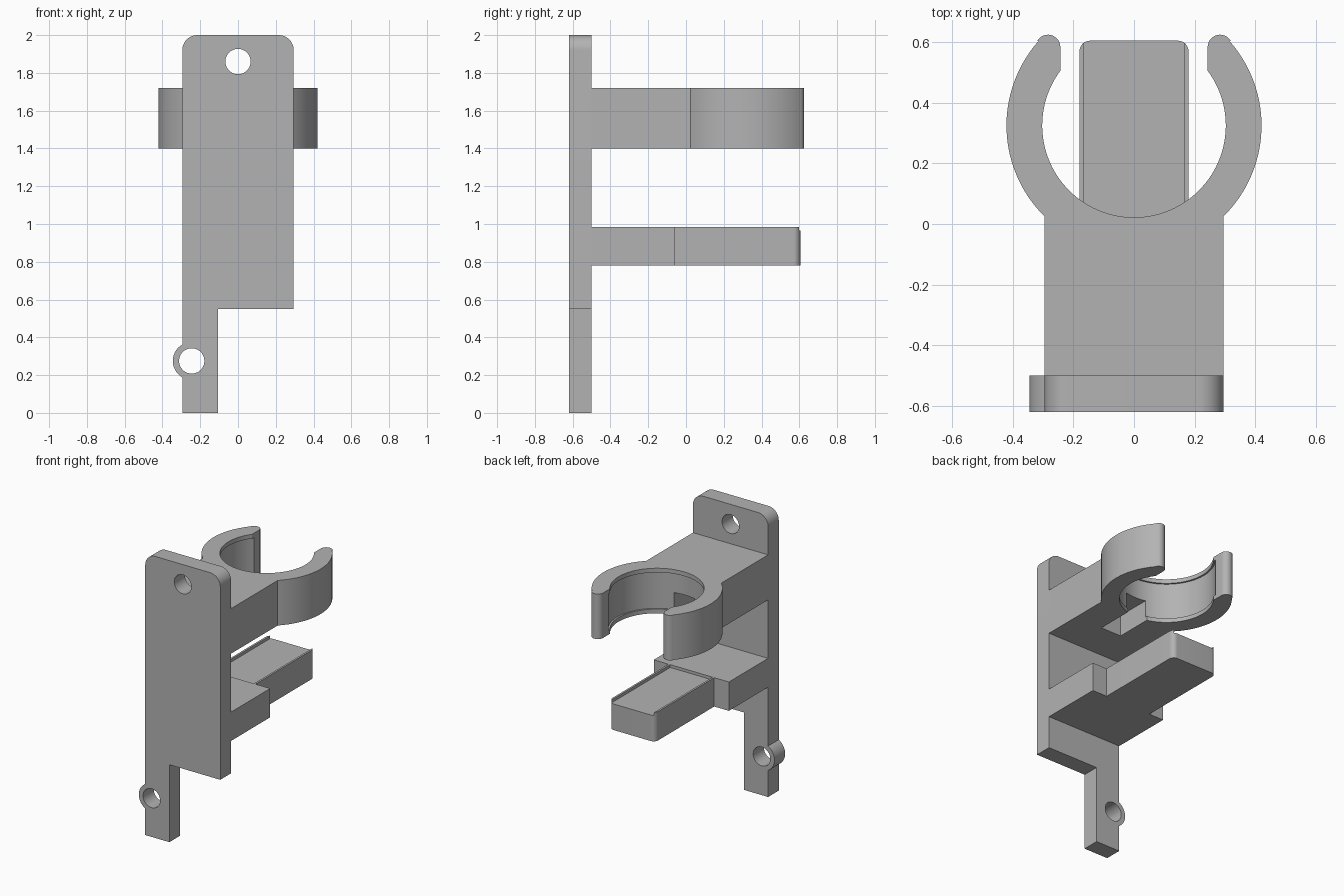
import bpy, bmesh
from math import sin, cos, asin, acos, pi, sqrt, degrees, radians
from mathutils import Vector

if "Cube" in bpy.data.objects:
    bpy.data.objects.remove(bpy.data.objects["Cube"])

grey = bpy.data.materials.new("plain_grey")
grey.use_nodes = True
grey.diffuse_color = (0.45, 0.45, 0.45, 1)
grey.node_tree.nodes["Principled BSDF"].inputs["Base Color"].default_value = grey.diffuse_color


def arc(cx, cy, r, a0, a1, n=12):
    """Points on an arc, angles in degrees."""
    return [(cx + r * cos(radians(a0 + (a1 - a0) * i / n)),
             cy + r * sin(radians(a0 + (a1 - a0) * i / n))) for i in range(n + 1)]


def prism(name, outline, lo, hi, along="z"):
    """Extrude an outline along z (outline in x, y) or y (outline in x, z)."""
    place = (lambda p: (p[0], p[1], lo)) if along == "z" else (lambda p: (p[0], lo, p[1]))
    step = Vector((0, 0, hi - lo)) if along == "z" else Vector((0, hi - lo, 0))
    bm = bmesh.new()
    face = bm.faces.new([bm.verts.new(place(p)) for p in outline])
    out = bmesh.ops.extrude_face_region(bm, geom=[face])["geom"]
    bmesh.ops.translate(bm, vec=step, verts=[v for v in out if isinstance(v, bmesh.types.BMVert)])
    bmesh.ops.recalc_face_normals(bm, faces=bm.faces)
    mesh = bpy.data.meshes.new(name)
    bm.to_mesh(mesh)
    bm.free()
    mesh.materials.append(grey)
    obj = bpy.data.objects.new(name, mesh)
    bpy.context.collection.objects.link(obj)
    return obj


def rect(x0, x1, y0, y1):
    return [(x0, y0), (x1, y0), (x1, y1), (x0, y1)]


def circle(x, y, r):
    return arc(x, y, r, 0, 360, 64)[:-1]


def select(obj):
    bpy.ops.object.select_all(action="DESELECT")
    obj.select_set(True)
    bpy.context.view_layer.objects.active = obj


def finish(obj, cutters=()):
    """Cut the openings, then smooth the curved walls."""
    select(obj)
    for cutter in cutters:
        mod = obj.modifiers.new("cut", "BOOLEAN")
        mod.operation, mod.solver, mod.object = "DIFFERENCE", "EXACT", cutter
        bpy.ops.object.modifier_apply(modifier=mod.name)
        bpy.data.objects.remove(cutter)
    select(obj)
    bpy.ops.object.shade_smooth_by_angle(angle=radians(30))


W = 0.295               # half width of the body
BACK, FRONT = -0.5, -0.62

# Mounting plate with leg, side lug and two screw holes
lug_x, lug_z, lug_r = -0.245, 0.275, 0.1
swing = degrees(acos((lug_x + W) / lug_r))
outline = [(-W, 0), (-0.105, 0), (-0.105, 0.55), (W, 0.55)]
outline += arc(W - 0.08, 1.92, 0.08, 0, 90) + arc(0.08 - W, 1.92, 0.08, 90, 180)
outline += arc(lug_x, lug_z, lug_r, 180 - swing, 180 + swing, 20)
plate = prism("mounting_plate", outline, FRONT, BACK, "y")
finish(plate, [prism("screw_hole", circle(0, 1.86, 0.067), -1, 0, "y"),
               prism("lug_hole", circle(lug_x, lug_z, 0.067), -1, 0, "y")])

# Open ring clip on its arm
cy, r_in, r_out = 0.325, 0.303, 0.421
tip_x, tip_y, tip_r = 0.284, 0.584, 0.041
lip_x = tip_x - tip_r
start = -degrees(acos(W / r_out))
end = degrees(asin((tip_y + 0.02 - cy) / r_out))
inner = degrees(acos(lip_x / r_in))
right = [(W, BACK)] + arc(0, cy, r_out, start, end, 32)
right += arc(tip_x, tip_y, tip_r, 30, 180)
right += arc(0, cy, r_in, inner, -90, 40)
left = [(-x, y) for x, y in reversed(right[:-1])]
clip = prism("ring_clip", right + left, 1.4, 1.72)
finish(clip, [prism("inner_groove", circle(0, cy, r_in + 0.012), 1.43, 1.69),
              prism("bottom_notch", rect(-0.08, 0.08, -0.23, 0.2), 1.3, 1.55)])

# Lower shelf: wide base, narrow tongue and two thin side rails
finish(prism("shelf_base", rect(-W, W, BACK, -0.06), 0.78, 0.985))
T, END, R = 0.18, 0.605, 0.035
side = [(T, -0.06)] + arc(T - R, END - R, R, 0, 90)
tongue = side + [(-x, y) for x, y in reversed(side)]
finish(prism("shelf_tongue", tongue, 0.78, 0.965))
rail_in = T - 0.014
bend = degrees(acos((rail_in - T + R) / R))
rail = [(rail_in, -0.06), (T, -0.06)] + arc(T - R, END - R, R, 0, bend, 8)
finish(prism("left_shelf_rail", rail, 0.965, 0.985))
finish(prism("right_shelf_rail", [(-x, y) for x, y in rail], 0.965, 0.985))
